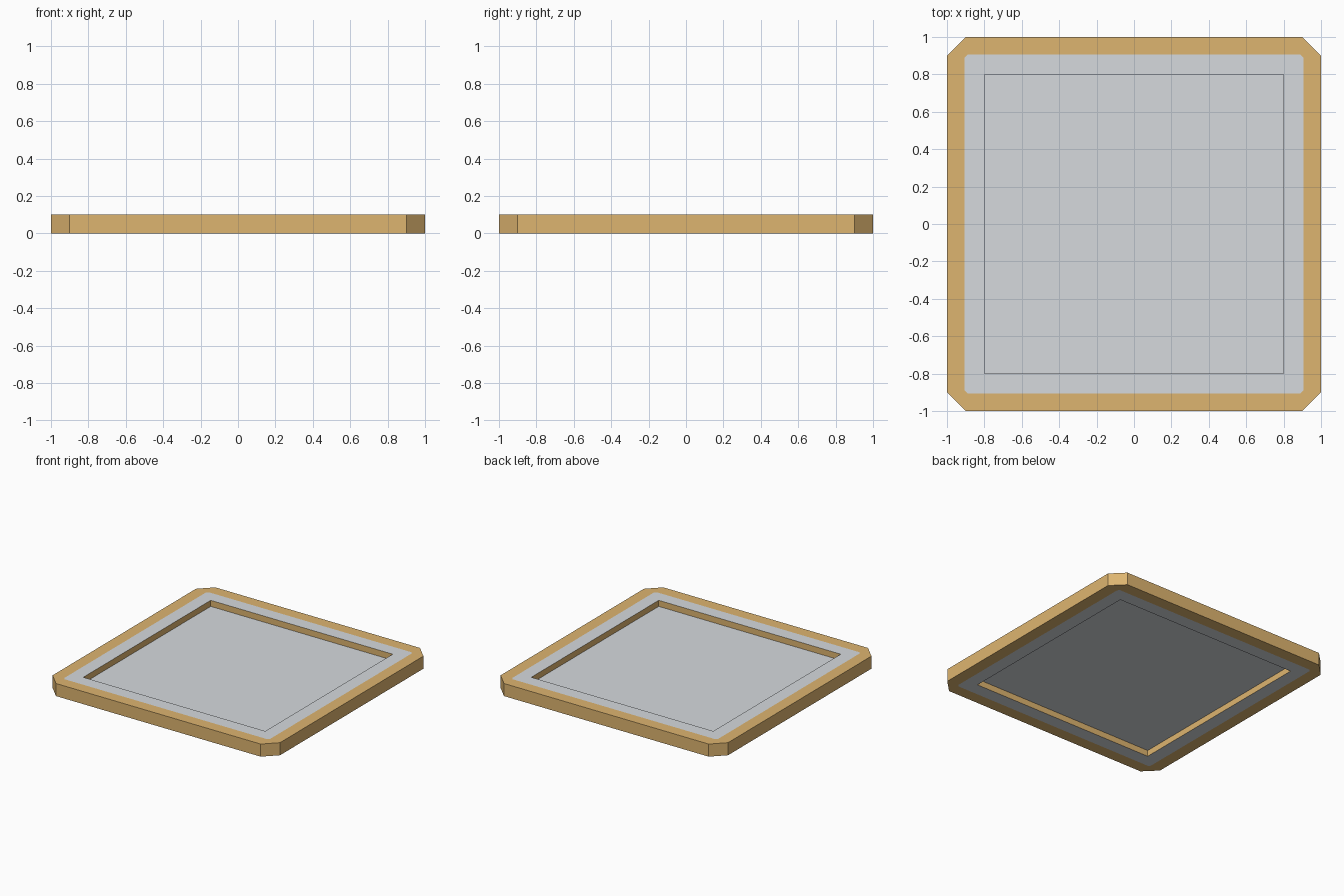
import bpy, bmesh
from mathutils import Matrix, Vector

if "Cube" in bpy.data.objects:
    bpy.data.objects.remove(bpy.data.objects["Cube"])


def material(name, rgb):
    m = bpy.data.materials.new(name)
    m.diffuse_color = (*rgb, 1.0)
    m.use_nodes = True
    m.node_tree.nodes["Principled BSDF"].inputs["Base Color"].default_value = m.diffuse_color
    return m


tan = material("warm tan", (0.73, 0.462, 0.162))
grey = material("light grey", (0.672, 0.701, 0.730))


def square_loop(bm, half, cut, z):
    """Eight corner points of a square with cut corners (shared in pairs if cut is 0)."""
    verts = []
    for k in range(4):
        turn = Matrix.Rotation(k * 1.5707963268, 3, 'Z')
        a = bm.verts.new(turn @ Vector((half, half - cut, z)))
        b = bm.verts.new(turn @ Vector((half - cut, half, z))) if cut else a
        verts += [a, b]
    return verts


def finish(bm, name, mats):
    bmesh.ops.recalc_face_normals(bm, faces=bm.faces[:])
    mesh = bpy.data.meshes.new(name)
    bm.to_mesh(mesh)
    bm.free()
    for m in mats:
        mesh.materials.append(m)
    obj = bpy.data.objects.new(name, mesh)
    bpy.context.collection.objects.link(obj)
    return obj


# Frame: closed ring of loops, (half width, corner cut, height, colour of strip to next loop)
T = 0.1
profile = [
    (1.0, 0.1, 0.0, 0),     # outer wall
    (1.0, 0.1, T, 0),       # tan top border
    (0.905, 0.015, T, 1),   # grey top band
    (0.8, 0.0, T, 0),       # opening wall
    (0.8, 0.0, 0.0, 1),     # grey bottom band
    (0.905, 0.015, 0.0, 0), # tan bottom border
]
bm = bmesh.new()
loops = [square_loop(bm, h, c, z) for h, c, z, _ in profile]
for i, row in enumerate(profile):
    lo, hi = loops[i], loops[(i + 1) % len(loops)]
    for j in range(8):
        n = (j + 1) % 8
        quad = list(dict.fromkeys((lo[j], lo[n], hi[n], hi[j])))
        if len(quad) > 2:
            bm.faces.new(quad).material_index = row[3]
finish(bm, "frame", [tan, grey])

# Recessed panel halfway through the frame
bm = bmesh.new()
bmesh.ops.create_cube(bm, size=1.0, matrix=Matrix.Translation((0, 0, T / 2))
                      @ Matrix.Diagonal((1.6, 1.6, 0.004, 1.0)))
finish(bm, "panel", [grey])
